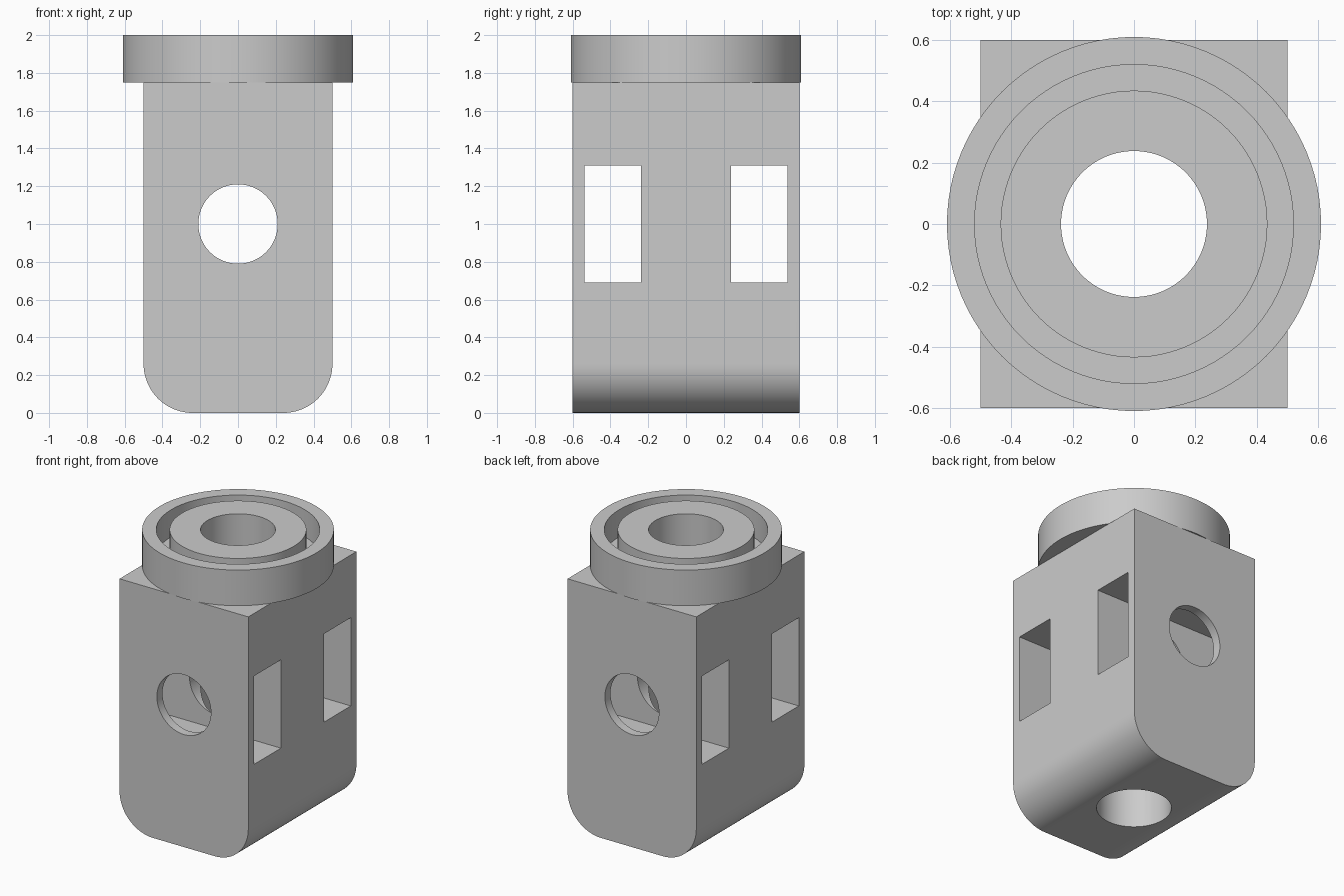
import bpy, bmesh, math
from mathutils import Matrix, Vector

if "Cube" in bpy.data.objects:
    bpy.data.objects.remove(bpy.data.objects["Cube"])

grey = bpy.data.materials.new("plain grey")
grey.use_nodes = True
grey.diffuse_color = (0.6, 0.6, 0.6, 1)
grey.node_tree.nodes["Principled BSDF"].inputs["Base Color"].default_value = (0.6, 0.6, 0.6, 1)

SEGMENTS = 96
HOLE_R = 0.238      # vertical bore
CROSS_R = 0.21      # front-to-back bore
BODY_TOP = 1.75


def finish(name, bm):
    bmesh.ops.recalc_face_normals(bm, faces=bm.faces)
    mesh = bpy.data.meshes.new(name)
    bm.to_mesh(mesh)
    bm.free()
    mesh.materials.append(grey)
    obj = bpy.data.objects.new(name, mesh)
    bpy.context.collection.objects.link(obj)
    return obj


def activate(obj):
    bpy.ops.object.select_all(action='DESELECT')
    obj.select_set(True)
    bpy.context.view_layer.objects.active = obj


def smooth(obj):
    activate(obj)
    bpy.ops.object.shade_smooth_by_angle(angle=math.radians(30))


def box(name, centre, size):
    bm = bmesh.new()
    matrix = Matrix.Translation(centre) @ Matrix.Diagonal((*size, 1))
    bmesh.ops.create_cube(bm, size=1, matrix=matrix)
    return finish(name, bm)


def cylinder(name, centre, radius, depth, turn=0):
    bm = bmesh.new()
    matrix = Matrix.Translation(centre) @ Matrix.Rotation(turn, 4, 'X')
    bmesh.ops.create_cone(bm, cap_ends=True, segments=SEGMENTS, radius1=radius,
                          radius2=radius, depth=depth, matrix=matrix)
    return finish(name, bm)


def lathe(name, profile):
    """Turn a closed (radius, height) profile around the z axis."""
    bm = bmesh.new()
    rings = []
    for i in range(SEGMENTS):
        a = math.tau * i / SEGMENTS
        rings.append([bm.verts.new((r * math.cos(a), r * math.sin(a), z)) for r, z in profile])
    n = len(profile)
    for i, ring in enumerate(rings):
        after = rings[(i + 1) % SEGMENTS]
        for j in range(n):
            k = (j + 1) % n
            bm.faces.new((ring[j], after[j], after[k], ring[k]))
    return finish(name, bm)


def cut(obj, cutter):
    cutter.hide_render = True
    mod = obj.modifiers.new("cut", 'BOOLEAN')
    mod.operation = 'DIFFERENCE'
    mod.solver = 'EXACT'
    mod.object = cutter
    activate(obj)
    bpy.ops.object.modifier_apply(modifier=mod.name)
    bpy.data.objects.remove(cutter)


# Body block with its two lower long edges rounded
bm = bmesh.new()
bmesh.ops.create_cube(bm, size=1, matrix=Matrix.Translation((0, 0, BODY_TOP / 2))
                      @ Matrix.Diagonal((1, 1.2, BODY_TOP, 1)))
lower = [e for e in bm.edges if all(v.co.z < 0.01 for v in e.verts)
         and abs(e.verts[0].co.x - e.verts[1].co.x) < 0.01]
bmesh.ops.bevel(bm, geom=lower, offset=0.26, offset_type='OFFSET', segments=20,
                profile=0.5, affect='EDGES')
body = finish("body", bm)

# Side slots, vertical bore and front-to-back bore
for side in (-1, 1):
    cut(body, box("slot_cutter", Vector((0, side * 0.388, 1)), (2, 0.3, 0.62)))
cut(body, cylinder("vertical_cutter", (0, 0, 1), HOLE_R, 4))
cut(body, cylinder("cross_cutter", (0, 0, 1), CROSS_R, 4, math.pi / 2))
smooth(body)

# Round cap: central hub, groove and outer rim in one turned piece
cap = lathe("grooved_cap", [(HOLE_R, BODY_TOP), (0.61, BODY_TOP), (0.61, 2), (0.52, 2),
                            (0.52, 1.81), (0.435, 1.81), (0.435, 2), (HOLE_R, 2)])
smooth(cap)
